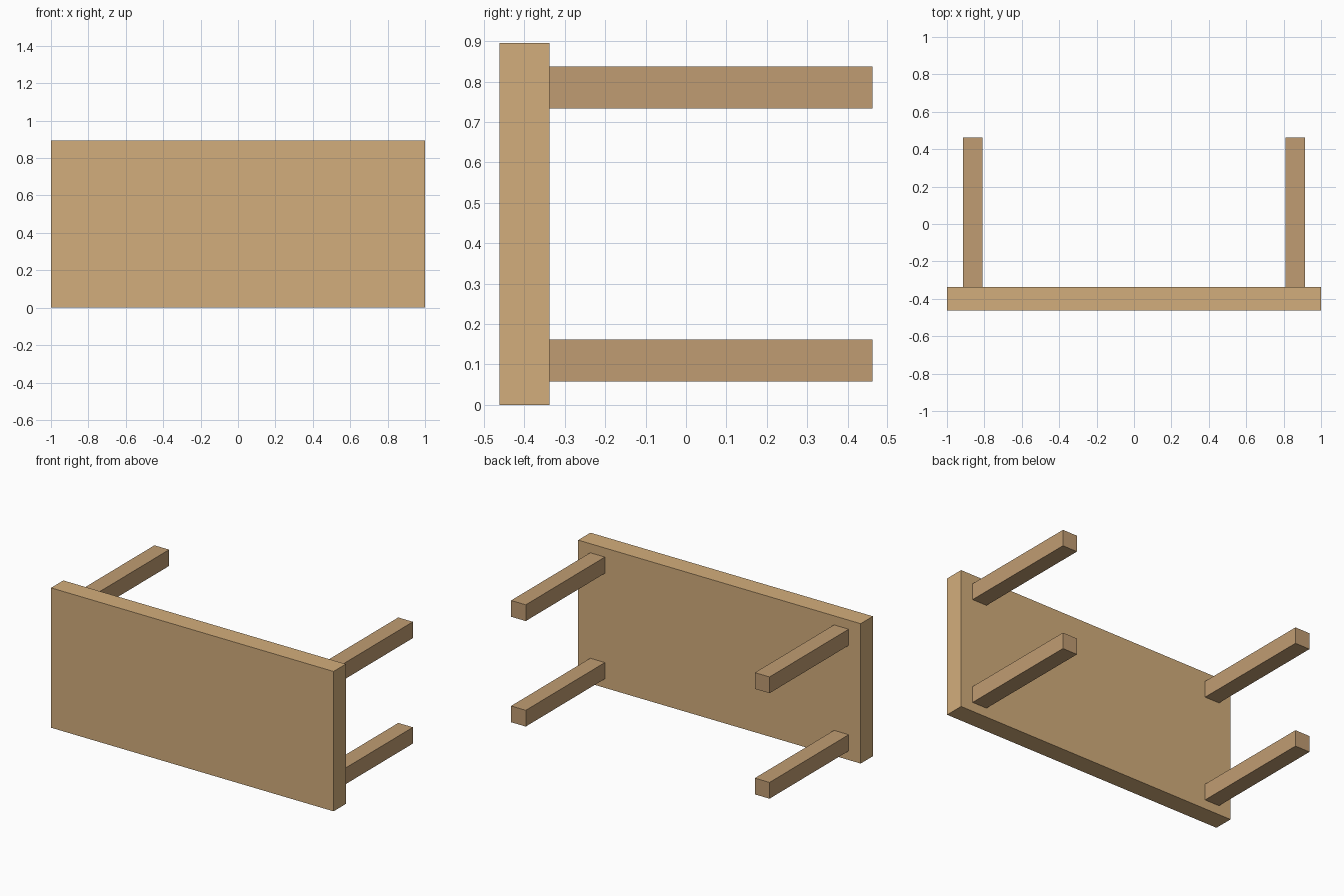
import bpy

if "Cube" in bpy.data.objects:
    bpy.data.objects.remove(bpy.data.objects["Cube"])


def material(name, color):
    mat = bpy.data.materials.new(name)
    mat.diffuse_color = (*color, 1)
    mat.use_nodes = True
    mat.node_tree.nodes["Principled BSDF"].inputs["Base Color"].default_value = mat.diffuse_color
    return mat


def box(name, center, size, mat):
    bpy.ops.mesh.primitive_cube_add(size=1, location=center)
    obj = bpy.context.object
    obj.name = name
    obj.scale = size
    bpy.ops.object.transform_apply(location=False, rotation=False, scale=True)
    obj.data.materials.append(mat)
    return obj


top_wood = material("top_wood", (0.65, 0.42, 0.20))
leg_wood = material("leg_wood", (0.53, 0.335, 0.17))

HEIGHT = 0.895              # table lies on its long edge
BACK, JOINT = 0.462, -0.338  # leg ends, underside of the top
THICK, LEG = 0.124, 0.104

# Table top, standing on edge and facing the front
box("table_top", (0, -BACK + THICK / 2, HEIGHT / 2), (2, THICK, HEIGHT), top_wood)

# Four square legs pointing backwards
for side, sx in (("left", -1), ("right", 1)):
    for level, sz in (("lower", -1), ("upper", 1)):
        box(f"{level}_{side}_leg",
            (sx * 0.863, (BACK + JOINT) / 2, HEIGHT / 2 + sz * 0.3375),
            (LEG, BACK - JOINT, LEG), leg_wood)
